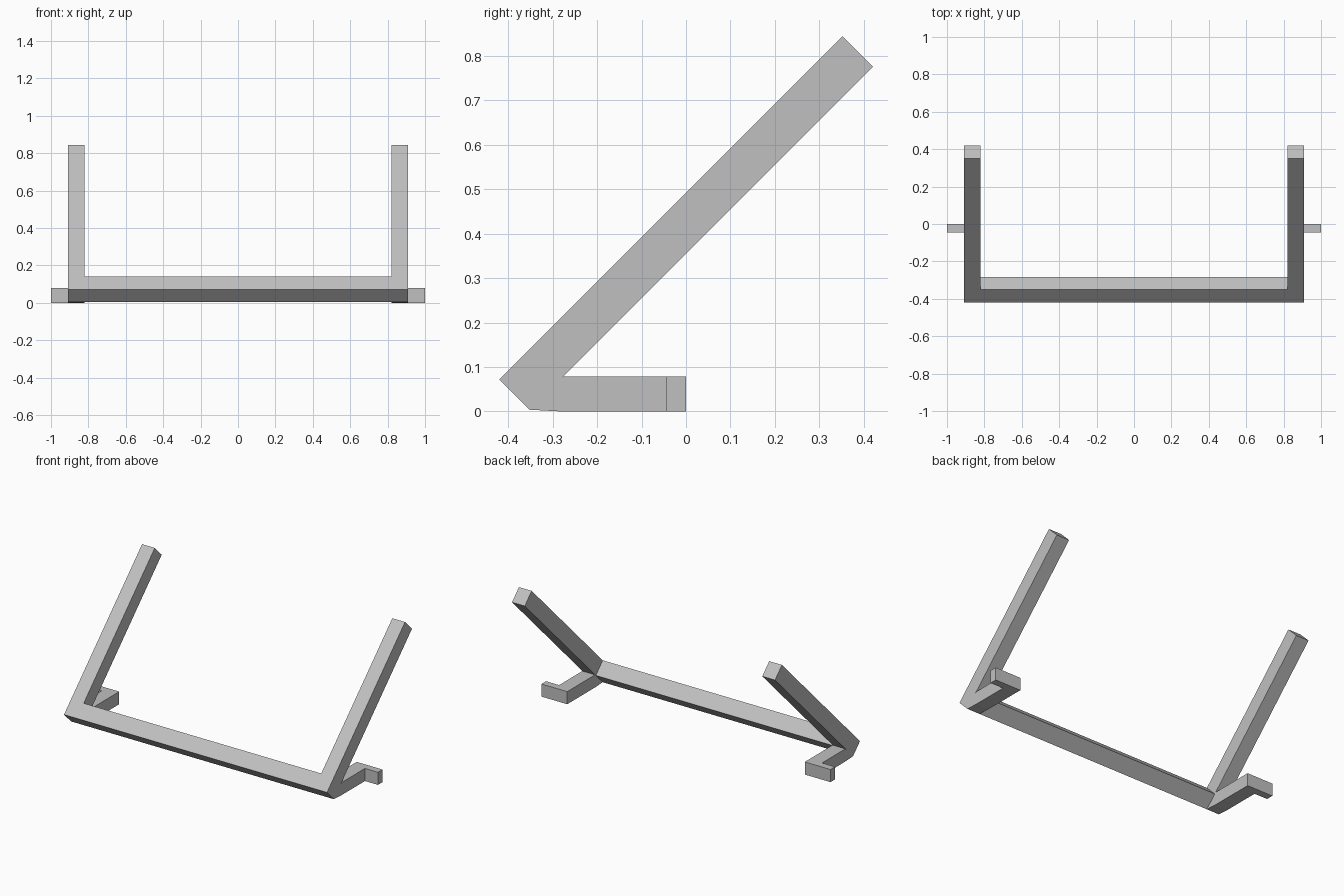
import bpy, bmesh, math
from mathutils import Matrix, Vector

cube = bpy.data.objects.get("Cube")
if cube:
    bpy.data.objects.remove(cube, do_unlink=True)

grey = bpy.data.materials.new("light grey")
grey.use_nodes = True
colour = (0.53, 0.53, 0.53, 1)
grey.diffuse_color = colour
grey.node_tree.nodes["Principled BSDF"].inputs["Base Color"].default_value = colour


def prism(name, outline, depth, matrix):
    """Extrude a 2D outline along local z from 0 to depth, then place it."""
    bm = bmesh.new()
    face = bm.faces.new([bm.verts.new((a, b, 0)) for a, b in outline])
    ext = bmesh.ops.extrude_face_region(bm, geom=[face])
    bmesh.ops.translate(bm, vec=(0, 0, depth),
                        verts=[v for v in ext["geom"] if isinstance(v, bmesh.types.BMVert)])
    bm.transform(matrix)
    bmesh.ops.recalc_face_normals(bm, faces=bm.faces)
    mesh = bpy.data.meshes.new(name)
    bm.to_mesh(mesh)
    bm.free()
    mesh.materials.append(grey)
    obj = bpy.data.objects.new(name, mesh)
    bpy.context.collection.objects.link(obj)
    return obj


def cut(obj, cutter):
    """Subtract the cutter for good and delete it."""
    mod = obj.modifiers.new("cut", "BOOLEAN")
    mod.operation = "DIFFERENCE"
    mod.solver = "EXACT"
    mod.object = cutter
    bpy.context.view_layer.update()
    graph = bpy.context.evaluated_depsgraph_get()
    mesh = bpy.data.meshes.new_from_object(obj.evaluated_get(graph))
    obj.modifiers.clear()
    obj.data = mesh
    bpy.data.objects.remove(cutter, do_unlink=True)


def axes(x, y, z, origin):
    m = Matrix((x, y, z)).transposed().to_4x4()
    m.translation = Vector(origin)
    return m


# Sloping frame: outline lies in the tilted plane, thickness points down and back
W, IN, T, LENGTH, WALL, LIP = 0.91, 0.822, 0.097, 1.091, 0.025, 0.017
s = math.sqrt(0.5)
tilt = axes((1, 0, 0), (0, s, s), (0, s, -s), (0, -0.42, 0.072))
frame = prism("channel_frame",
              [(-W, 0), (W, 0), (W, LENGTH), (IN, LENGTH), (IN, T),
               (-IN, T), (-IN, LENGTH), (-W, LENGTH)], T, tilt)

# Panel groove running round the inside of the frame, open at the arm tips
g = W - WALL
groove = prism("groove_cutter", [(-g, WALL), (g, WALL), (g, LENGTH + 0.1), (-g, LENGTH + 0.1)],
               T - 2 * LIP, tilt @ Matrix.Translation((0, 0, LIP)))
cut(frame, groove)

# Foot on each side: leg running back from the frame and a drilled outward tab
H, TAB = 0.079, 0.045
along_x = ((0, 1, 0), (0, 0, 1), (1, 0, 0))
along_y = ((1, 0, 0), (0, 0, 1), (0, 1, 0))
for side, sign, hole_z in (("left", 1, 0.037), ("right", -1, 0.045)):
    x0 = IN if sign > 0 else -W
    prism(side + "_leg",
          [(-0.352, 0.004), (-0.28, 0), (0, 0), (0, H), (-0.275, H)],
          W - IN, axes(*along_x, (x0, 0, 0)))
    tab = prism(side + "_mounting_tab",
                [(sign * W, 0), (sign, 0), (sign, H), (sign * W, H)],
                TAB, axes(*along_y, (0, -TAB, 0)))
    ring = [math.tau * i / 32 for i in range(32)]
    drill = prism("drill_cutter",
                  [(sign * 0.957 + 0.033 * math.cos(a), hole_z + 0.033 * math.sin(a)) for a in ring],
                  0.2, axes(*along_y, (0, -0.1, 0)))
    cut(tab, drill)
